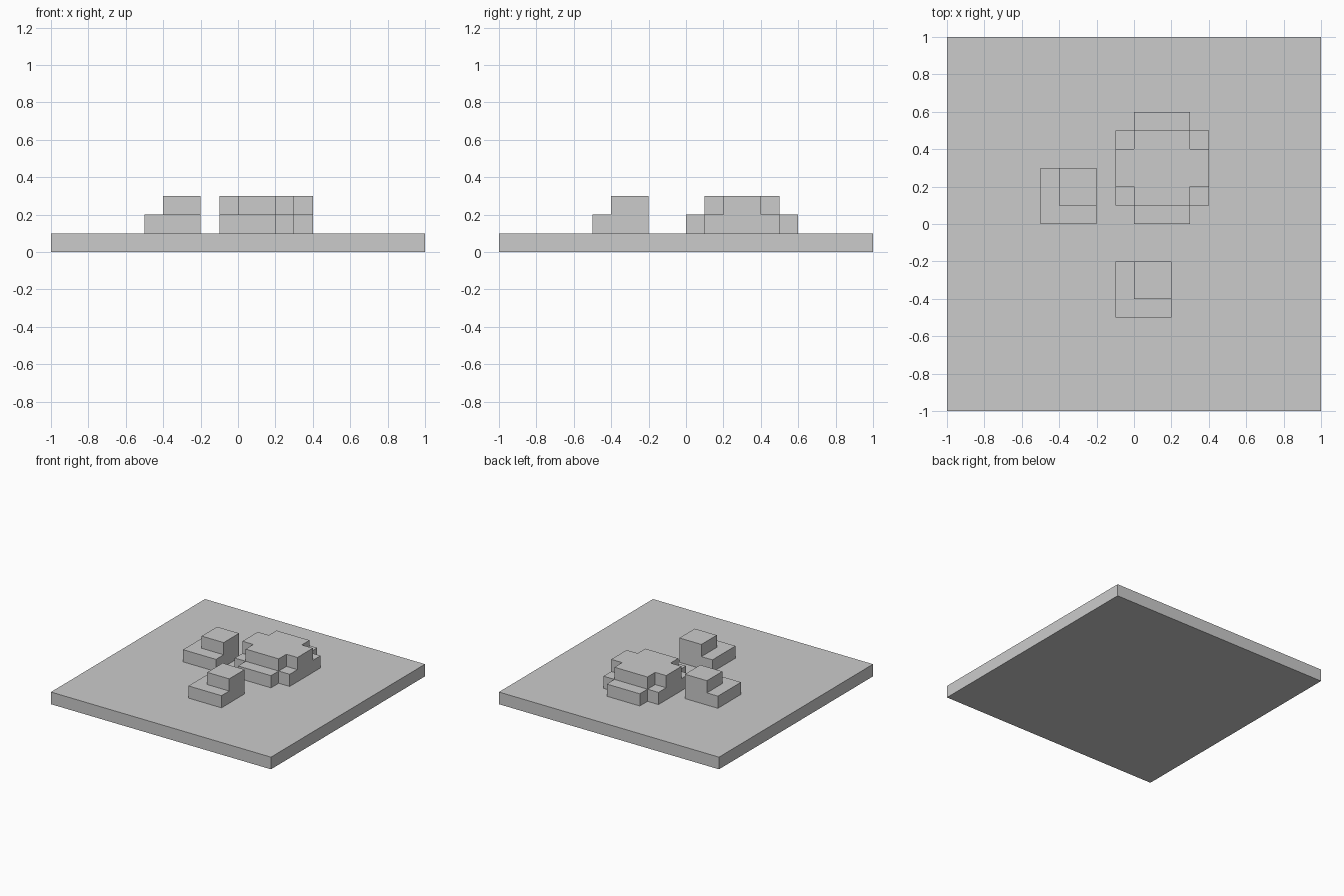
import bpy, bmesh

if "Cube" in bpy.data.objects:
    bpy.data.objects.remove(bpy.data.objects["Cube"])


def prism(bm, outline, z0, z1):
    """Extrude a counter-clockwise outline from z0 up to z1."""
    face = bm.faces.new([bm.verts.new((x, y, z0)) for x, y in outline])
    top = bmesh.ops.extrude_face_region(bm, geom=[face], use_keep_orig=True)["geom"]
    for v in top:
        if isinstance(v, bmesh.types.BMVert):
            v.co.z = z1


def rect(x0, x1, y0, y1):
    return [(x0, y0), (x1, y0), (x1, y1), (x0, y1)]


def cross(x0, x1, y0, y1, nx, ny):
    """Rectangle with an nx by ny notch cut from each corner."""
    a, b, c, d = x0 + nx, x1 - nx, y0 + ny, y1 - ny
    return [(a, y0), (b, y0), (b, c), (x1, c), (x1, d), (b, d),
            (b, y1), (a, y1), (a, d), (x0, d), (x0, c), (a, c)]


def build(name, layers):
    """Stack outlines given as (outline, bottom, top) into one object."""
    bm = bmesh.new()
    for outline, z0, z1 in layers:
        prism(bm, outline, z0, z1)
    bmesh.ops.recalc_face_normals(bm, faces=bm.faces)
    mesh = bpy.data.meshes.new(name)
    bm.to_mesh(mesh)
    bm.free()
    bpy.context.collection.objects.link(bpy.data.objects.new(name, mesh))


# Ground slab
build("ground_slab", [(rect(-1, 1, -1, 1), 0, 0.1)])

# Two small stepped rocks, upper block set to the back right corner
for name, x, y in (("small_rock_left", -0.5, 0.0), ("small_rock_front", -0.1, -0.5)):
    build(name, [(rect(x, x + 0.3, y, y + 0.3), 0.1, 0.2),
                 (rect(x + 0.1, x + 0.3, y + 0.1, y + 0.3), 0.2, 0.3)])

# Large rock: two notched layers
build("large_rock", [(cross(-0.1, 0.4, 0.0, 0.6, 0.1, 0.1), 0.1, 0.2),
                     (cross(-0.1, 0.4, 0.1, 0.5, 0.1, 0.1), 0.2, 0.3)])
